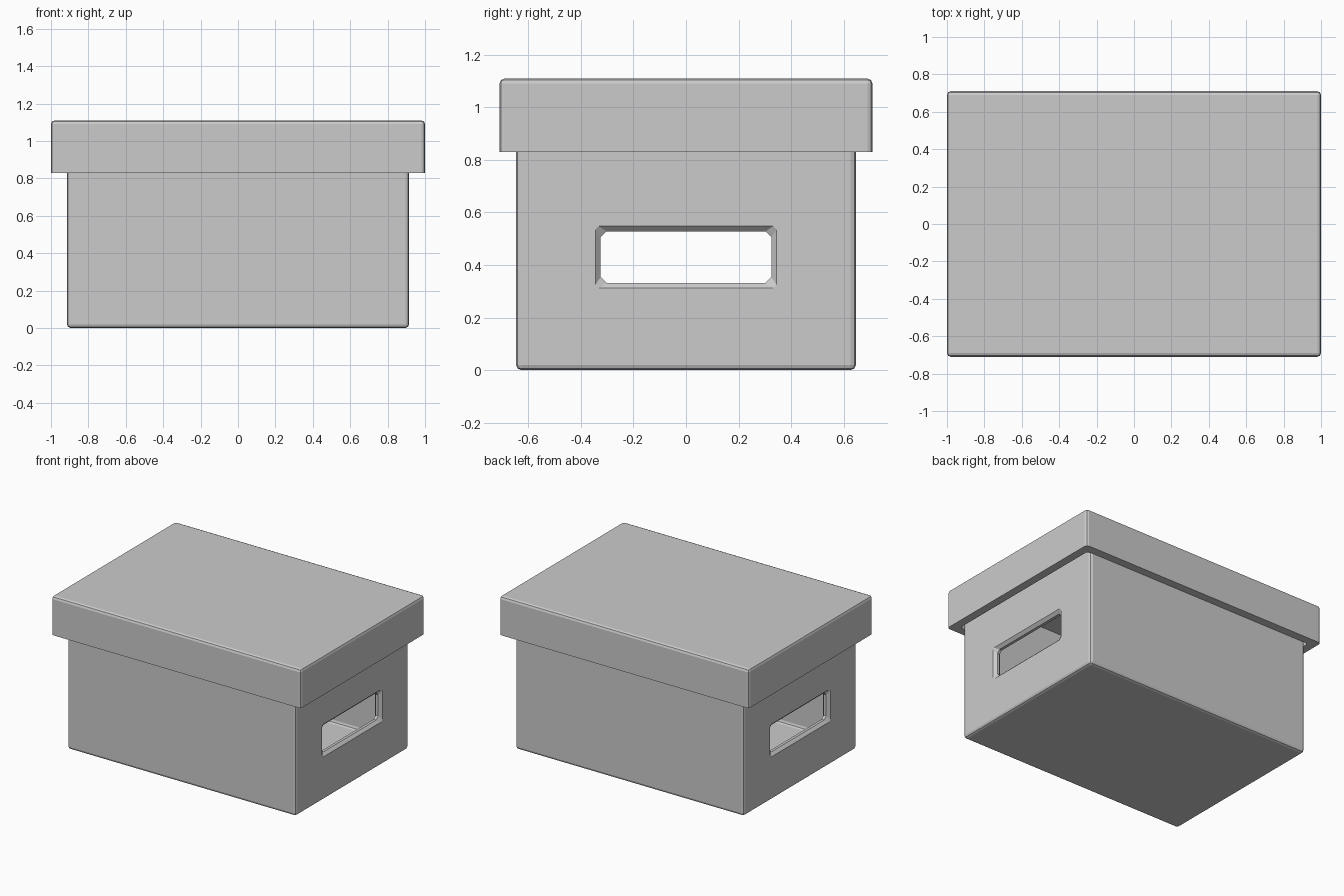
import bpy, bmesh

if "Cube" in bpy.data.objects:
    bpy.data.objects.remove(bpy.data.objects["Cube"])

WALL, BEVEL = 0.06, 0.02


def add_object(name, bm):
    bmesh.ops.recalc_face_normals(bm, faces=bm.faces[:])
    mesh = bpy.data.meshes.new(name)
    bm.to_mesh(mesh)
    bm.free()
    obj = bpy.data.objects.new(name, mesh)
    bpy.context.collection.objects.link(obj)
    return obj


def rounded_box(name, hx, hy, z0, z1, sharp_z, bevel=BEVEL):
    """Box with every edge rounded except those around the sharp_z end."""
    bm = bmesh.new()
    bmesh.ops.create_cube(bm, size=1)
    for v in bm.verts:
        v.co = (v.co.x * 2 * hx, v.co.y * 2 * hy, z1 if v.co.z > 0 else z0)
    edges = [e for e in bm.edges
             if not all(abs(v.co.z - sharp_z) < 1e-5 for v in e.verts)]
    bmesh.ops.bevel(bm, geom=edges, offset=bevel, segments=2, profile=0.5,
                    affect='EDGES', clamp_overlap=True)
    return add_object(name, bm)


def handle_cutter(name, side):
    """Slot through an end wall, flared at both faces of the wall."""
    cy, cz, hy, hz = 0, 0.43, 0.325, 0.098
    # distance along x, flare, corner cut
    stations = [(0.935, 0.04, 0.003), (0.895, 0, 0.022),
                (0.875, 0, 0.022), (0.835, 0.04, 0.003)]
    bm = bmesh.new()
    rings = []
    for x, flare, c in stations:
        a, b = hy + flare, hz + flare
        pts = [(a, b - c), (a - c, b), (c - a, b), (-a, b - c),
               (-a, c - b), (c - a, -b), (a - c, -b), (a, c - b)]
        rings.append([bm.verts.new((side * x, cy + y, cz + z)) for y, z in pts])
    for r, s in zip(rings, rings[1:]):
        for i in range(8):
            j = (i + 1) % 8
            bm.faces.new((r[i], r[j], s[j], s[i]))
    bm.faces.new(rings[0])
    bm.faces.new(rings[-1])
    return add_object(name, bm)


def cut(obj, cutter):
    cutter.hide_render = True
    cutter.hide_set(True)
    mod = obj.modifiers.new(cutter.name, 'BOOLEAN')
    mod.operation = 'DIFFERENCE'
    mod.solver = 'EXACT'
    mod.object = cutter
    bpy.context.view_layer.objects.active = obj
    bpy.ops.object.modifier_apply(modifier=mod.name)
    bpy.data.objects.remove(cutter, do_unlink=True)


# Box body, open at the top inside the lid
body = rounded_box("box_body", 0.915, 0.647, 0, 1.045, 1.045)
cut(body, rounded_box("cavity", 0.915 - WALL, 0.647 - WALL, WALL, 1.2, 1.2))

# Handle slots in both ends
for side in (1, -1):
    cut(body, handle_cutter("handle_slot", side))

# Lid, a shell open at the bottom
lid = rounded_box("lid", 1.0, 0.71, 0.83, 1.11, 0.83)
cut(lid, rounded_box("lid_cavity", 1.0 - WALL, 0.71 - WALL, 0.7, 1.11 - WALL, 0.7))
